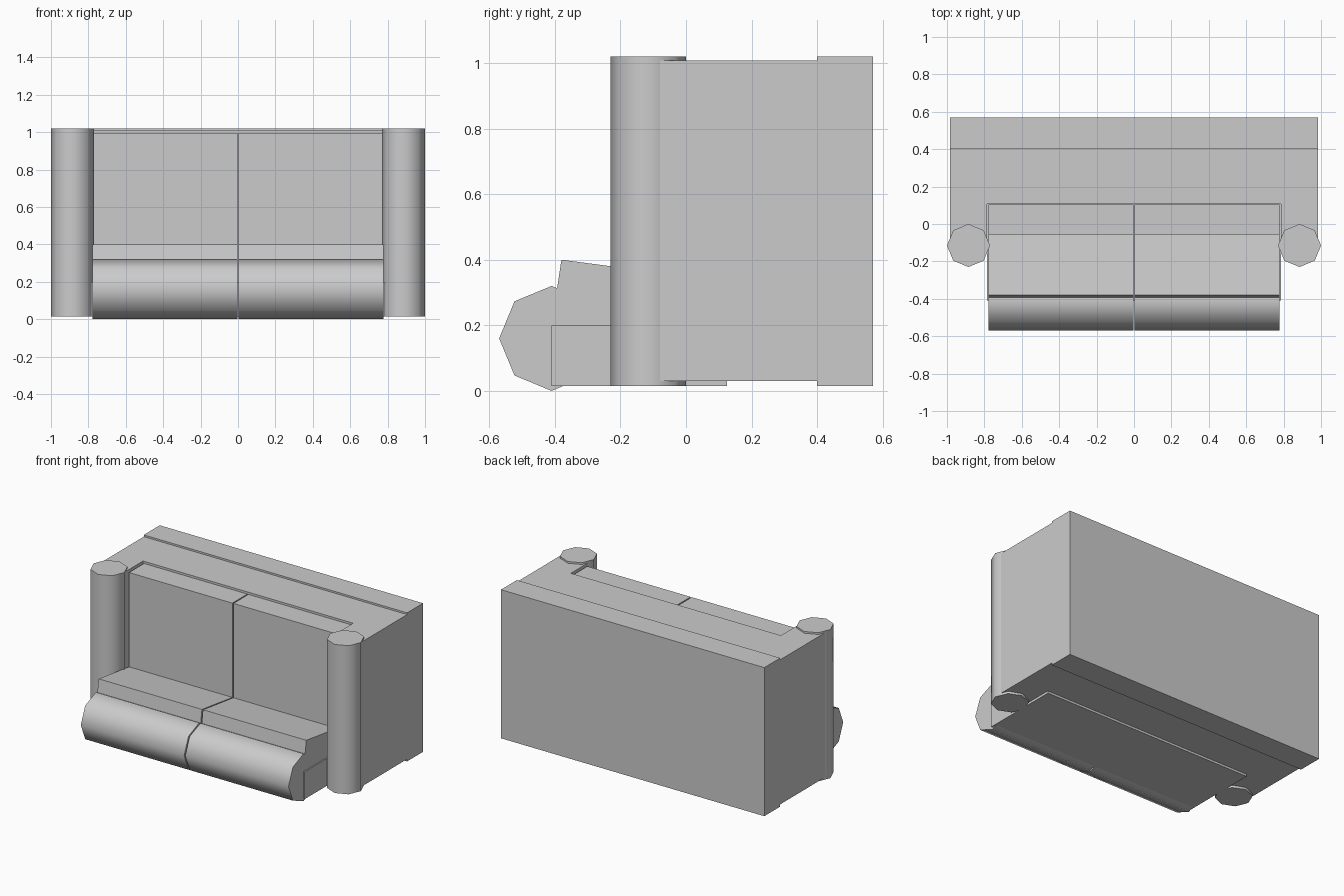
import bpy, bmesh, math
from mathutils import Vector

cube = bpy.data.objects.get("Cube")
if cube:
    bpy.data.objects.remove(cube, do_unlink=True)

fabric = bpy.data.materials.new("grey fabric")
fabric.use_nodes = True
GREY = (0.6, 0.6, 0.6, 1)
fabric.diffuse_color = GREY
fabric.node_tree.nodes["Principled BSDF"].inputs["Base Color"].default_value = GREY


def extrude(name, outline, direction, smooth=False):
    """Make a solid by extruding a closed 3D outline along a direction."""
    bm = bmesh.new()
    face = bm.faces.new([bm.verts.new(p) for p in outline])
    result = bmesh.ops.extrude_face_region(bm, geom=[face])
    moved = [v for v in result["geom"] if isinstance(v, bmesh.types.BMVert)]
    bmesh.ops.translate(bm, verts=moved, vec=Vector(direction))
    bmesh.ops.recalc_face_normals(bm, faces=bm.faces[:])
    mesh = bpy.data.meshes.new(name)
    bm.to_mesh(mesh)
    bm.free()
    mesh.materials.append(fabric)
    obj = bpy.data.objects.new(name, mesh)
    bpy.context.collection.objects.link(obj)
    if smooth:
        bpy.ops.object.select_all(action='DESELECT')
        obj.select_set(True)
        bpy.context.view_layer.objects.active = obj
        bpy.ops.object.shade_smooth_by_angle(angle=math.radians(60))
    return obj


def upright(name, plan, z0, z1, smooth=False):
    return extrude(name, [(x, y, z0) for x, y in plan], (0, 0, z1 - z0), smooth)


def sideways(name, profile, x0, x1, smooth=False):
    return extrude(name, [(x0, y, z) for y, z in profile], (x1 - x0, 0, 0), smooth)


def rect(a0, a1, b0, b1):
    return [(a0, b0), (a1, b0), (a1, b1), (a0, b1)]


def octagon(a, b, r):
    return [(a + r * math.cos(i * math.pi / 4), b + r * math.sin(i * math.pi / 4))
            for i in range(8)]


BOTTOM, TOP = 0.015, 1.02
OUT, INNER = 0.985, 0.786

# Rear panel, and the U-shaped body formed by the back and both arms
upright("rear_panel", rect(-OUT, OUT, 0.4, 0.57), BOTTOM, TOP)
upright("arms_and_back", [(-OUT, -0.11), (-INNER, -0.11), (-INNER, 0.108), (INNER, 0.108),
                          (INNER, -0.11), (OUT, -0.11), (OUT, 0.4), (-OUT, 0.4)], 0.03, 1.008)

# Base under the seat
upright("seat_base", rect(-0.785, 0.785, -0.41, 0.125), BOTTOM, 0.2)

# Mirrored columns, cushions and front rolls
for side, s in (("left", 1), ("right", -1)):
    x0, x1 = s * 0.004, s * 0.777
    upright(side + "_arm_column", octagon(s * 0.885, -0.115, 0.115), BOTTOM, TOP, True)
    sideways(side + "_back_cushion", rect(-0.055, 0.105, 0.2, 0.995), x0, x1)
    sideways(side + "_seat_cushion",
             [(-0.38, 0.4), (0.1, 0.337), (0.1, 0.2), (-0.41, 0.2)], x0, x1)
    sideways(side + "_front_roll", octagon(-0.41, 0.16, 0.16), x0, x1, True)
